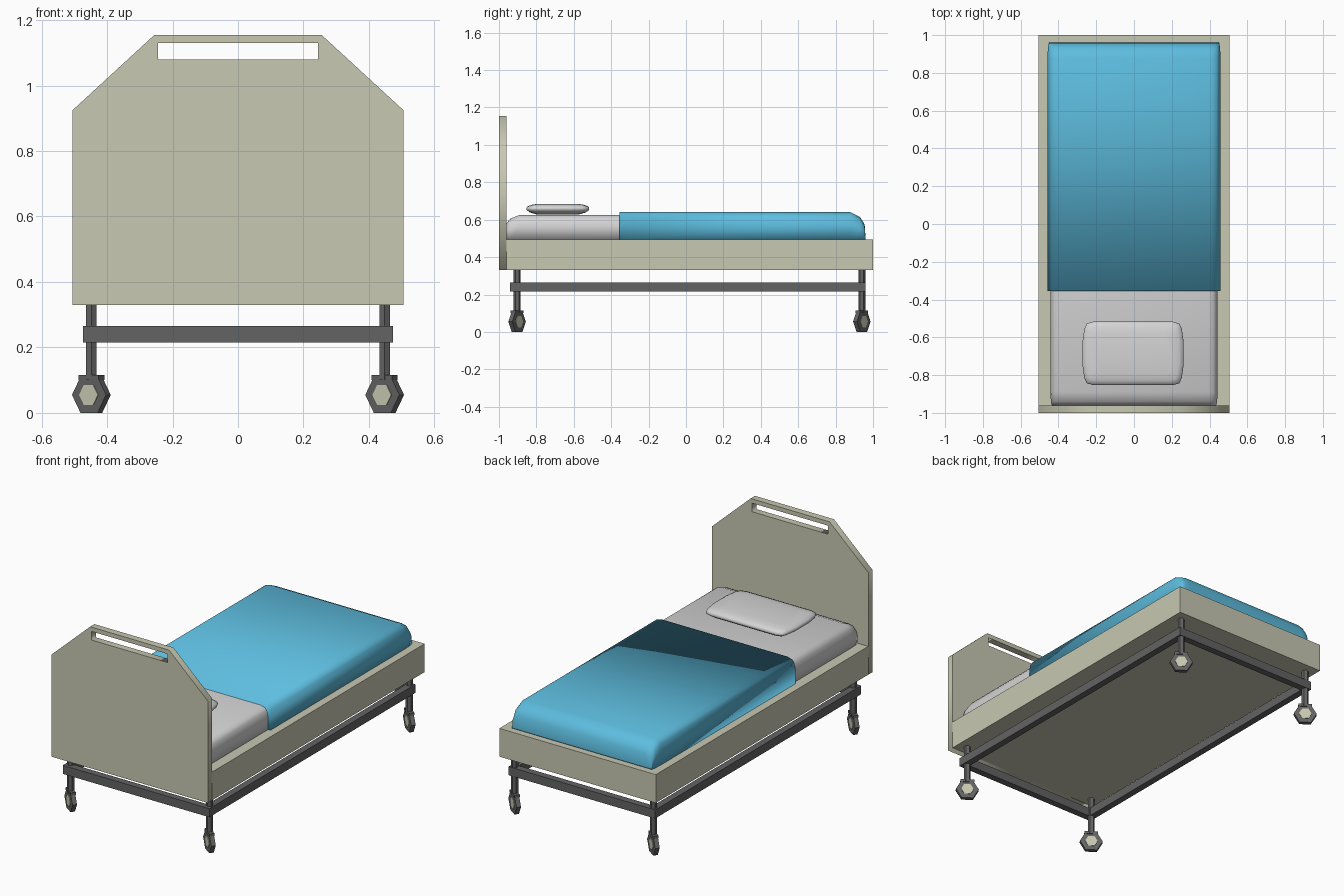
import bpy, bmesh, math
from mathutils import Matrix, Vector

old = bpy.data.objects.get("Cube")
if old:
    bpy.data.objects.remove(old, do_unlink=True)


def material(name, color):
    m = bpy.data.materials.new(name)
    m.use_nodes = True
    m.diffuse_color = (*color, 1)
    m.node_tree.nodes["Principled BSDF"].inputs["Base Color"].default_value = (*color, 1)
    return m


cream = material("cream panel", (0.58, 0.58, 0.45))
steel = material("dark steel", (0.125, 0.125, 0.125))
sheet = material("white sheet", (0.66, 0.66, 0.66))
blue = material("blue blanket", (0.11, 0.51, 0.74))


def finish(name, bm, mat, smooth=False):
    bmesh.ops.recalc_face_normals(bm, faces=bm.faces)
    for f in bm.faces:
        f.smooth = smooth
    me = bpy.data.meshes.new(name)
    bm.to_mesh(me)
    bm.free()
    me.materials.append(mat)
    ob = bpy.data.objects.new(name, me)
    bpy.context.collection.objects.link(ob)
    return ob


def box(name, lo, hi, mat):
    bm = bmesh.new()
    lo, hi = Vector(lo), Vector(hi)
    bmesh.ops.create_cube(bm, size=1, matrix=Matrix.Translation((lo + hi) / 2)
                          @ Matrix.Diagonal((*(hi - lo), 1)))
    return finish(name, bm, mat)


def hexagon(name, radius, depth, matrix, mat):
    bm = bmesh.new()
    bmesh.ops.create_cone(bm, cap_ends=True, segments=6, radius1=radius,
                          radius2=radius, depth=depth, matrix=matrix)
    return finish(name, bm, mat)


def skin(name, rings, mat):
    """Closed smooth surface through rings of equal point count."""
    bm = bmesh.new()
    loops = [[bm.verts.new(p) for p in ring] for ring in rings]
    n = len(loops[0])
    for a, b in zip(loops, loops[1:]):
        for i in range(n):
            j = (i + 1) % n
            bm.faces.new((a[i], a[j], b[j], b[i]))
    bm.faces.new(loops[0])
    bm.faces.new(loops[-1])
    return finish(name, bm, mat, True)


# Headboard with cut corners and a handle slot
outline = [(-0.505, 0.33), (0.505, 0.33), (0.505, 0.925), (0.255, 1.155),
           (-0.255, 1.155), (-0.505, 0.925)]
slot = [(-0.245, 1.08), (0.245, 1.08), (0.245, 1.13), (-0.245, 1.13)]
curve = bpy.data.curves.new("headboard", "CURVE")
curve.dimensions = "2D"
curve.fill_mode = "BOTH"
curve.extrude = 0.02
for points in (outline, slot):
    spline = curve.splines.new("POLY")
    spline.points.add(len(points) - 1)
    for p, (x, z) in zip(spline.points, points):
        p.co = (x, z, 0, 1)
    spline.use_cyclic_u = True
curve.materials.append(cream)
headboard = bpy.data.objects.new("headboard", curve)
headboard.rotation_euler.x = math.pi / 2
headboard.location.y = -0.98
bpy.context.collection.objects.link(headboard)
bpy.ops.object.select_all(action="DESELECT")
headboard.select_set(True)
bpy.context.view_layer.objects.active = headboard
bpy.ops.object.convert(target="MESH")

# Bed base
box("bed_base", (-0.505, -0.96, 0.33), (0.505, 1, 0.495), cream)

# Mattress and blanket: arched cross-sections along y
BASE = 0.495
half = [(1, 0), (1, 0.55), (0.985, 0.8), (0.955, 0.94), (0.89, 1)]
arch = half + [(-x, z) for x, z in reversed(half)]


def padded(name, stations, mat):
    skin(name, [[(w * x, y, BASE + h * z) for x, z in arch]
                for y, w, h in stations], mat)


padded("mattress", [(-0.96, 0.435, 0.085), (-0.94, 0.44, 0.11), (-0.89, 0.443, 0.13),
                    (0.87, 0.443, 0.13), (0.94, 0.435, 0.06)], sheet)
padded("blanket", [(-0.355, 0.458, 0.145), (0.88, 0.458, 0.145), (0.93, 0.456, 0.12),
                   (0.955, 0.452, 0.08), (0.96, 0.45, 0.01)], blue)

# Pillow: stacked rings of a bulged rectangle
quarter = [(0.268, 0.06), (0.258, 0.13), (0.245, 0.158), (0.21, 0.168)]
rim = (quarter + [(-x, y) for x, y in reversed(quarter)]
       + [(-x, -y) for x, y in quarter] + [(x, -y) for x, y in reversed(quarter)])
levels = [(0.627, 0.06), (0.638, 0.02), (0.651, 0.002), (0.66, 0),
          (0.67, 0.004), (0.679, 0.025), (0.685, 0.06)]
skin("pillow", [[(-0.005 + x * (1 - d / 0.268), -0.685 + y * (1 - d / 0.168), z)
                 for x, y in rim] for z, d in levels], sheet)

# Undercarriage rails
X, Y0, Y1, T = 0.473, -0.94, 0.96, 0.04
for side, s in (("left", 1), ("right", -1)):
    xs = sorted((s * X, s * (X - T)))
    box(side + "_rail", (xs[0], Y0, 0.215), (xs[1], Y1, 0.265), steel)
for end, y in (("front", Y0), ("back", Y1 - T)):
    box(end + "_rail", (T - X, y, 0.215), (X - T, y + T, 0.265), steel)

# Posts and swivelled casters
turn = Matrix.Rotation(math.radians(-35), 4, "Z") @ Matrix.Rotation(math.pi / 2, 4, "X")
spin = Matrix.Rotation(math.pi / 6, 4, "Z")
probe = bmesh.new()
cone = bmesh.ops.create_cone(probe, segments=6, radius1=1, radius2=1, depth=1)
if max(v.co.x for v in cone["verts"]) > 0.95:
    spin = Matrix.Identity(4)
probe.free()
for end, y in (("front", -0.903), ("back", 0.94)):
    for side, x in (("left", 0.448), ("right", -0.448)):
        name = end + "_" + side
        hexagon(name + "_post", 0.019, 0.24, Matrix.Translation((x, y, 0.22)), steel)
        at = Matrix.Translation((x, y, 0.055)) @ turn @ spin
        hexagon(name + "_wheel", 0.0635, 0.025, at, steel)
        hexagon(name + "_hub", 0.035, 0.031, at, cream)
        bracket = box(name + "_bracket", (-0.038, -0.015, 0.1), (0.038, 0.015, 0.115), steel)
        bracket.matrix_world = (Matrix.Translation((x, y, 0))
                                @ Matrix.Rotation(math.radians(-35), 4, "Z"))
